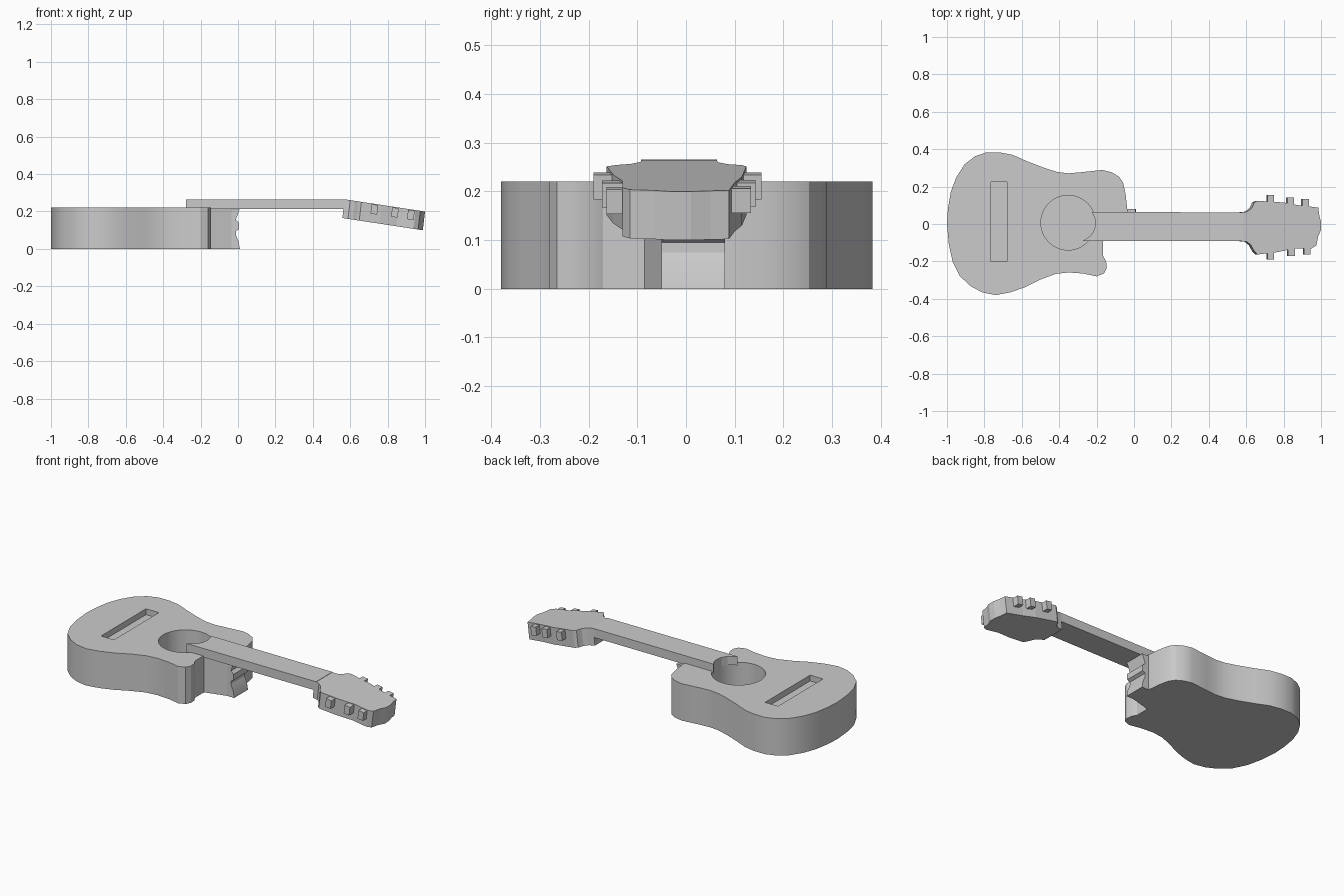
import bpy, bmesh, math
from mathutils import Vector


def extrude(name, pts, to3d, vec):
    """Prism from a 2D outline; to3d maps (a, b) to a 3D point."""
    bm = bmesh.new()
    f = bm.faces.new([bm.verts.new(to3d(a, b)) for a, b in pts])
    r = bmesh.ops.extrude_face_region(bm, geom=[f])
    vs = [g for g in r["geom"] if isinstance(g, bmesh.types.BMVert)]
    bmesh.ops.translate(bm, verts=vs, vec=Vector(vec))
    bmesh.ops.recalc_face_normals(bm, faces=bm.faces[:])
    me = bpy.data.meshes.new(name)
    bm.to_mesh(me)
    bm.free()
    ob = bpy.data.objects.new(name, me)
    bpy.context.collection.objects.link(ob)
    return ob


def activate(ob):
    bpy.ops.object.select_all(action='DESELECT')
    ob.select_set(True)
    bpy.context.view_layer.objects.active = ob


def smooth(ob, angle=22):
    activate(ob)
    bpy.ops.object.shade_smooth_by_angle(angle=math.radians(angle))


def cut(ob, cutter):
    cutter.hide_render = True
    m = ob.modifiers.new("cut", 'BOOLEAN')
    m.operation, m.solver, m.object = 'DIFFERENCE', 'EXACT', cutter
    activate(ob)
    bpy.ops.object.modifier_apply(modifier=m.name)
    bpy.data.objects.remove(cutter)


def at(z):
    return lambda x, y: (x, y, z)


# Body with a long upper shoulder and a cutaway on the lower side
body = extrude("body", [
    (-1, 0), (-0.995, 0.08), (-0.98, 0.17), (-0.95, 0.25), (-0.905, 0.32),
    (-0.85, 0.362), (-0.79, 0.383), (-0.72, 0.383), (-0.65, 0.37), (-0.57, 0.335),
    (-0.48, 0.30), (-0.41, 0.278), (-0.35, 0.271), (-0.28, 0.277), (-0.17, 0.289),
    (-0.12, 0.277), (-0.08, 0.253), (-0.058, 0.22), (-0.045, 0.16), (-0.036, 0.08),
    (-0.036, -0.05), (-0.165, -0.085), (-0.165, -0.17), (-0.149, -0.20),
    (-0.145, -0.235), (-0.16, -0.265), (-0.20, -0.28), (-0.27, -0.265),
    (-0.35, -0.259), (-0.42, -0.267), (-0.50, -0.297), (-0.58, -0.337),
    (-0.66, -0.365), (-0.74, -0.38), (-0.81, -0.366), (-0.87, -0.335),
    (-0.93, -0.28), (-0.97, -0.20), (-0.99, -0.11)], at(0), (0, 0, 0.22))

# Sound hole and bridge slot
circle = [(-0.352 + 0.146 * math.cos(i * math.tau / 48),
           0.007 + 0.146 * math.sin(i * math.tau / 48)) for i in range(48)]
cut(body, extrude("hole_cutter", circle, at(0.03), (0, 0, 0.3)))
slot = [(-0.765, -0.20), (-0.68, -0.20), (-0.68, 0.225), (-0.765, 0.225)]
cut(body, extrude("slot_cutter", slot, at(0.185), (0, 0, 0.1)))
smooth(body)

# Heel joining the neck to the body, notched at its end
heel = extrude("heel", [
    (-0.10, 0), (0.01, 0), (0.003, 0.04), (-0.012, 0.075), (-0.012, 0.095),
    (0.006, 0.105), (0.006, 0.14), (-0.012, 0.155), (0.008, 0.21), (-0.10, 0.215)],
    lambda x, z: (x, -0.05, z), (0, 0.13, 0))
smooth(heel)

# Neck, scooped where it meets the sound hole
neck = extrude("neck", [
    (-0.225, 0.064), (-0.211, 0.035), (-0.206, 0.005), (-0.212, -0.03),
    (-0.23, -0.062), (-0.277, -0.092), (0.58, -0.092), (0.58, 0.062)],
    at(0.212), (0, 0, 0.053))

# Headstock, tilted back
SLOPE = -0.152


def tilted(x, y, drop=0.0):
    return (x - 0.1 * drop, y, 0.265 + SLOPE * (x - 0.57) - drop)


headstock = extrude("headstock", [
    (0.57, 0.062), (0.605, 0.066), (0.63, 0.085), (0.643, 0.115), (0.66, 0.124),
    (0.80, 0.115), (0.88, 0.10), (0.985, 0.088), (0.99, 0.05), (1.0, 0.01),
    (1.0, -0.03), (0.985, -0.065), (0.975, -0.115), (0.95, -0.13), (0.86, -0.13),
    (0.77, -0.15), (0.66, -0.163), (0.643, -0.145), (0.625, -0.112), (0.60, -0.093),
    (0.57, -0.092)], tilted, (-0.012, 0, -0.1))

# Three tuning pegs on each side
for side, rows in (("left", [(0.715, 0.155), (0.82, 0.143), (0.90, 0.133)]),
                   ("right", [(0.715, -0.19), (0.825, -0.172), (0.91, -0.163)])):
    for i, (x, y) in enumerate(rows):
        y0 = y - math.copysign(0.08, y)
        extrude(f"peg_{side}_{i + 1}",
                [(x, y0), (x + 0.035, y0), (x + 0.035, y), (x, y)],
                lambda a, b: tilted(a, b, 0.004), (-0.006, 0, -0.05))
